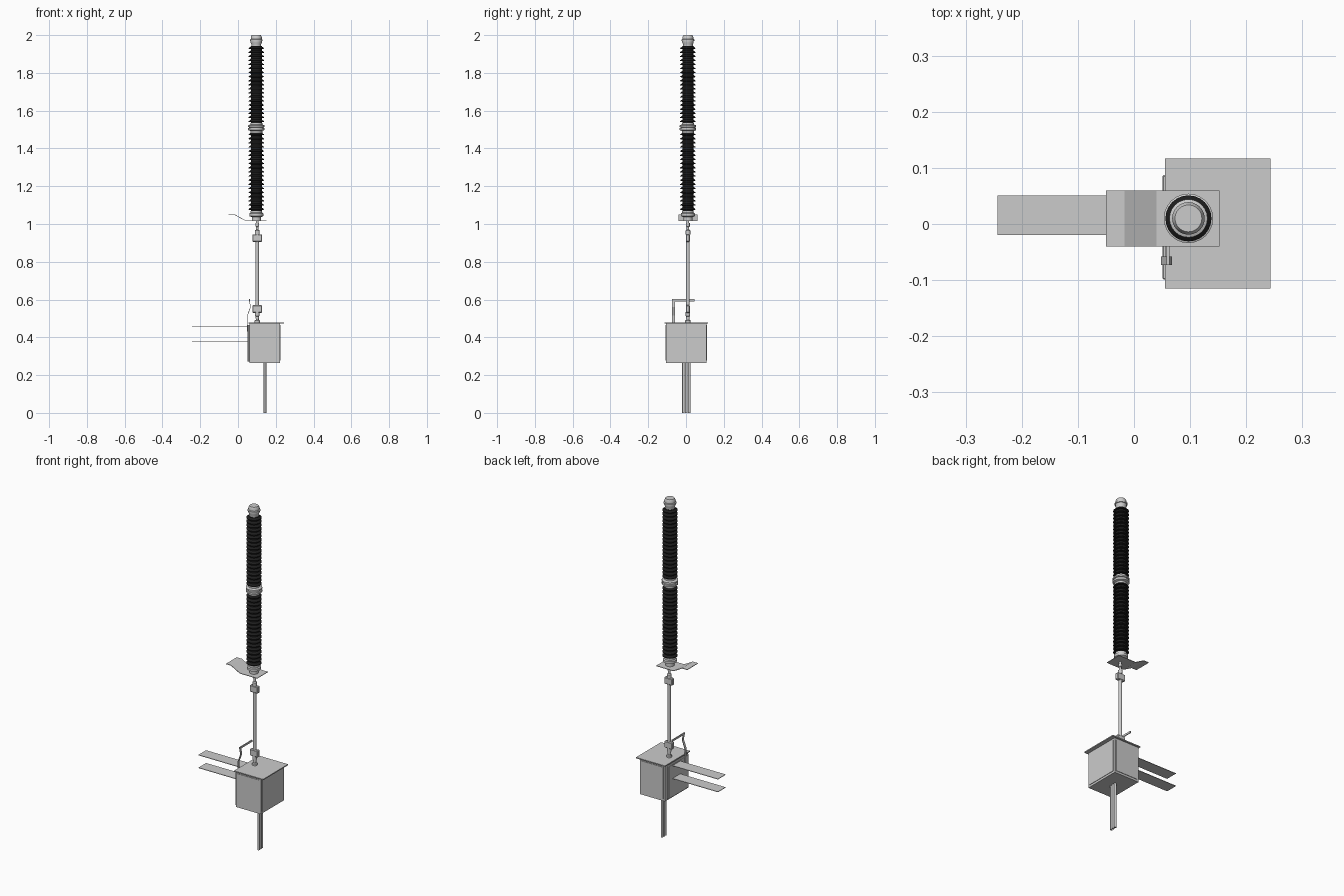
import bpy, bmesh, math
from mathutils import Vector

if "Cube" in bpy.data.objects:
    bpy.data.objects.remove(bpy.data.objects["Cube"])

CX, CY = 0.097, 0.01   # axis of the column

dark = bpy.data.materials.new("dark_insulator")
dark.diffuse_color = (0.012, 0.012, 0.012, 1)
dark.use_nodes = True
dark.node_tree.nodes["Principled BSDF"].inputs["Base Color"].default_value = dark.diffuse_color


def finish(name, bm, smooth=False, mat=None):
    bmesh.ops.recalc_face_normals(bm, faces=bm.faces)
    me = bpy.data.meshes.new(name)
    bm.to_mesh(me)
    bm.free()
    ob = bpy.data.objects.new(name, me)
    bpy.context.collection.objects.link(ob)
    if mat:
        me.materials.append(mat)
    if smooth:
        bpy.ops.object.select_all(action='DESELECT')
        ob.select_set(True)
        bpy.context.view_layer.objects.active = ob
        bpy.ops.object.shade_smooth_by_angle(angle=math.radians(35))
    return ob


def box(name, lo, hi, bevel=0):
    bm = bmesh.new()
    bmesh.ops.create_cube(bm, size=1)
    for v in bm.verts:
        v.co = Vector([(a + b) / 2 + c * (b - a) for a, b, c in zip(lo, hi, v.co)])
    if bevel:
        bmesh.ops.bevel(bm, geom=bm.edges[:], offset=bevel, segments=1, affect='EDGES')
    return finish(name, bm)


def lathe(name, profile, x=CX, y=CY, sides=24, mat=None, smooth=True):
    """Revolve (radius, z) points about a vertical axis and cap the ends."""
    bm = bmesh.new()
    rings = []
    for r, z in profile:
        rings.append([bm.verts.new((x + r * math.cos(2 * math.pi * i / sides),
                                    y + r * math.sin(2 * math.pi * i / sides), z))
                      for i in range(sides)])
    for a, b in zip(rings, rings[1:]):
        for i in range(sides):
            j = (i + 1) % sides
            bm.faces.new((a[i], a[j], b[j], b[i]))
    bm.faces.new(rings[0])
    bm.faces.new(rings[-1])
    return finish(name, bm, smooth, mat)


def strip(name, path, y0, y1, t):
    """Bent flat bar: an x-z path with thickness t, extruded along y."""
    bm = bmesh.new()
    pts = [Vector(p) for p in path]
    sides = ([], [])
    for i, p in enumerate(pts):
        d = (pts[min(i + 1, len(pts) - 1)] - pts[max(i - 1, 0)]).normalized()
        n = Vector((-d.y, d.x)) * t / 2
        sides[0].append(p + n)
        sides[1].append(p - n)
    loop = sides[0] + sides[1][::-1]
    f = bm.faces.new([bm.verts.new((p.x, y0, p.y)) for p in loop])
    ext = bmesh.ops.extrude_face_region(bm, geom=[f])
    for v in ext["geom"]:
        if isinstance(v, bmesh.types.BMVert):
            v.co.y = y1
    return finish(name, bm)


# Stacked insulators with thin conical sheds
def insulator(name, z0, z1, count=19):
    p = (z1 - z0) / count
    prof = []
    for i in range(count):
        z = z0 + i * p
        prof += [(0.029, z), (0.029, z + p * 0.3), (0.041, z + p * 0.35),
                 (0.041, z + p * 0.5), (0.029, z + p * 0.9)]
    prof.append((0.029, z1))
    lathe(name, prof, mat=dark)


insulator("lower_insulator", 1.068, 1.485)
insulator("upper_insulator", 1.533, 1.942)

# Metal fittings on the column
lathe("base_flange", [(0.024, 1.019), (0.024, 1.036), (0.037, 1.042), (0.037, 1.056),
                      (0.031, 1.060), (0.031, 1.070)])
lathe("middle_flange", [(0.032, 1.483), (0.032, 1.493), (0.044, 1.497), (0.044, 1.507),
                        (0.039, 1.509), (0.039, 1.512), (0.044, 1.514), (0.044, 1.522),
                        (0.032, 1.527), (0.032, 1.535)])
lathe("top_cap", [(0.026, 1.940), (0.026, 1.952), (0.030, 1.960), (0.030, 1.968),
                  (0.034, 1.969), (0.034, 1.977), (0.029, 1.979), (0.029, 1.990),
                  (0.024, 2.000)])

# Bent bracket under the column
strip("support_bracket", [(-0.050, 1.049), (-0.017, 1.049), (0.040, 1.018), (0.152, 1.018)],
      -0.040, 0.060, 0.003)

# Connecting rod with end joints and clamps
RX = 0.102
lathe("connecting_rod", [(0.0095, 0.50), (0.0095, 0.955)], RX, sides=16)
lathe("upper_rod_joint", [(0.013, 0.945), (0.013, 0.965), (0.007, 0.970), (0.007, 0.985),
                          (0.010, 0.987), (0.010, 1.004), (0.007, 1.006), (0.007, 1.03)],
      RX, sides=12)
lathe("lower_rod_joint", [(0.014, 0.475), (0.014, 0.490), (0.008, 0.493), (0.008, 0.510),
                          (0.012, 0.513), (0.012, 0.535)], RX, sides=12)
for label, z in (("upper", 0.925), ("lower", 0.550)):
    box(label + "_clamp", (RX - 0.026, CY - 0.011, z - 0.020),
        (RX + 0.026, CY + 0.011, z + 0.020), 0.004)

# Control box: body, raised panels, door and overhanging lid
box("box_body", (0.060, -0.106, 0.265), (0.222, 0.108, 0.474))
box("box_side_panels", (0.072, -0.109, 0.277), (0.212, 0.111, 0.464))
box("box_back_panel", (0.215, -0.096, 0.277), (0.225, 0.098, 0.464))
box("box_door", (0.051, -0.099, 0.272), (0.061, 0.087, 0.466), 0.002)
box("box_lid", (0.055, -0.115, 0.473), (0.243, 0.117, 0.479))

# Mounting straps
for label, z in (("upper", 0.455), ("lower", 0.380)):
    box(label + "_strap", (-0.243, -0.020, z - 0.0015), (0.055, 0.051, z + 0.0015))

# Crank handle: kinked flat arm and horizontal grip
strip("handle_arm", [(0.050, 0.430), (0.050, 0.515), (0.066, 0.560), (0.060, 0.600)],
      -0.073, -0.058, 0.003)
box("handle_grip", (0.058, -0.073, 0.591), (0.063, 0.044, 0.602))

# Cables below the box
for i in range(3):
    lathe("cable_%d" % (i + 1), [(0.0068, 0.0), (0.0068, 0.27)], 0.143,
          0.002 + (i - 1) * 0.0155, sides=12)
